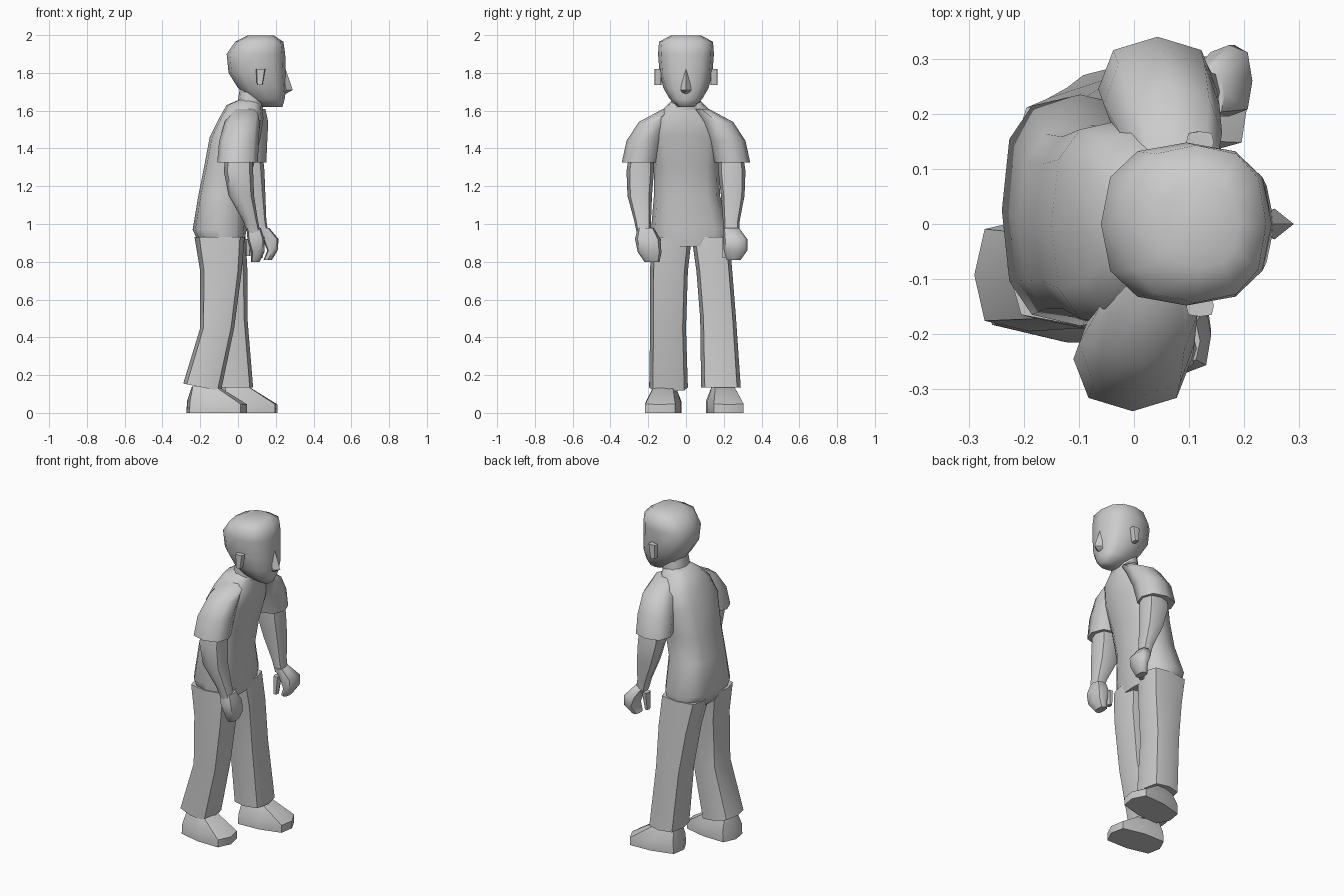
import bpy
import bmesh
from math import cos, sin, pi, radians, copysign

default = bpy.data.objects.get("Cube")
if default:
    bpy.data.objects.remove(default, do_unlink=True)

# One plain grey for the whole figure
grey = bpy.data.materials.new("plain_grey")
grey.use_nodes = True
grey.diffuse_color = (0.6, 0.6, 0.6, 1)
grey.node_tree.nodes["Principled BSDF"].inputs["Base Color"].default_value = (0.6, 0.6, 0.6, 1)


def rounded(value, power):
    """Push a sine or cosine outwards, so that a ring becomes boxier."""
    return copysign(abs(value) ** power, value)


def loft(name, rings, sides=8, power=0.8, sharp=50):
    """Skin a stack of rings: back x, front x, right y, left y, height, front rise."""
    bm = bmesh.new()
    loops = []
    for back, front, right, left, height, *rise in rings:
        slope = rise[0] if rise else 0
        loop = []
        for i in range(sides):
            angle = 2 * pi * i / sides
            u = rounded(cos(angle), power)
            v = rounded(sin(angle), power)
            loop.append(bm.verts.new((
                (back + front) / 2 + u * (front - back) / 2,
                (right + left) / 2 + v * (left - right) / 2,
                height + u * slope / 2)))
        loops.append(loop)
    for low, high in zip(loops, loops[1:]):
        for i in range(sides):
            j = (i + 1) % sides
            bm.faces.new((low[i], low[j], high[j], high[i]))
    bm.faces.new(loops[0])
    bm.faces.new(loops[-1])
    bmesh.ops.recalc_face_normals(bm, faces=bm.faces)
    mesh = bpy.data.meshes.new(name)
    bm.to_mesh(mesh)
    bm.free()
    mesh.materials.append(grey)
    obj = bpy.data.objects.new(name, mesh)
    bpy.context.collection.objects.link(obj)
    bpy.ops.object.select_all(action="DESELECT")
    obj.select_set(True)
    bpy.context.view_layer.objects.active = obj
    bpy.ops.object.shade_smooth_by_angle(angle=radians(sharp))
    return obj


# Torso with hips, leaning forward towards the neck
loft("torso", [
    (-.2, .03, -.17, .21, .88),
    (-.24, .045, -.185, .235, .97),
    (-.21, .05, -.17, .18, 1.15),
    (-.18, .08, -.17, .175, 1.3),
    (-.15, .12, -.19, .19, 1.46),
    (-.1, .135, -.17, .17, 1.56),
    (-.06, .125, -.1, .1, 1.63),
    (.01, .12, -.07, .07, 1.66),
], sides=12, power=0.7, sharp=70)

# Neck and head
loft("neck", [
    (-.01, .13, -.085, .085, 1.6),
    (.01, .14, -.075, .075, 1.72),
], sides=10)
loft("head", [
    (.13, .235, -.045, .045, 1.62),
    (.06, .247, -.085, .085, 1.66),
    (0, .255, -.12, .12, 1.72),
    (-.05, .252, -.14, .14, 1.8),
    (-.06, .25, -.148, .148, 1.9),
    (-.015, .24, -.143, .143, 1.965),
    (.05, .19, -.08, .08, 1.998),
], sides=12, sharp=75)
loft("nose", [
    (.22, .255, -.02, .02, 1.69),
    (.22, .29, -.028, .028, 1.71),
    (.22, .252, -.012, .012, 1.82),
], sides=4, power=1)
for side, label in ((-1, "right"), (1, "left")):
    near, far = sorted((side * .13, side * .168))
    loft(label + "_ear", [
        (.1, .13, near, far, 1.735),
        (.095, .145, near, far, 1.82),
    ], power=0.5)

# Short sleeves, the left one swung forward
for side, label, shift in ((-1, "right", 0), (1, "left", .045)):
    rings = []
    for back, front, inner, outer, height in (
            (-.11, .105, .15, .34, 1.325),
            (-.1, .11, .12, .315, 1.44),
            (-.07, .115, .08, .25, 1.54),
            (-.03, .1, .04, .12, 1.61)):
        near, far = sorted((side * inner, side * outer))
        rings.append((back + shift, front + shift, near, far, height))
    loft(label + "_sleeve", rings, power=0.85, sharp=60)

# Arms
loft("right_arm", [
    (.05, .12, -.26, -.185, .95),
    (.025, .105, -.275, -.185, 1.02),
    (-.05, .085, -.31, -.18, 1.15),
    (-.075, .08, -.315, -.17, 1.28),
    (-.065, .08, -.3, -.17, 1.38),
])
loft("left_arm", [
    (.1, .16, .2, .28, .95),
    (.08, .15, .195, .285, 1.02),
    (.02, .145, .185, .31, 1.15),
    (-.02, .14, .17, .315, 1.28),
    (-.02, .13, .17, .3, 1.38),
])

# Loosely curled hands
loft("right_hand", [
    (.07, .115, -.22, -.14, .8),
    (.07, .14, -.255, -.13, .85),
    (.05, .14, -.27, -.135, .92),
    (.045, .12, -.255, -.17, .98),
], power=0.65)
loft("left_hand", [
    (.135, .18, .215, .29, .81),
    (.155, .21, .2, .325, .86),
    (.13, .215, .195, .325, .92),
    (.1, .165, .195, .28, .98),
], power=0.65)
loft("right_thumb", [
    (.04, .065, -.17, -.135, .83),
    (.035, .075, -.19, -.13, .92),
], sides=6)
loft("left_thumb", [
    (.105, .13, .19, .225, .82),
    (.1, .145, .19, .24, .93),
], sides=6)

# Trouser legs with flared hems
loft("right_leg", [
    (-.29, -.09, -.195, .01, .135, -.04),
    (-.2, -.02, -.19, 0, .45),
    (-.2, .02, -.19, .01, .75),
    (-.23, .035, -.185, .03, .93),
], power=0.6)
loft("left_leg", [
    (-.11, .08, .08, .29, .135),
    (-.14, .05, .075, .265, .5),
    (-.18, .05, .055, .245, .75),
    (-.22, .04, .03, .23, .93),
], power=0.6)

# Shoes, toes turned slightly out
for label, x, y, turn in (("right", -.115, -.12, -7), ("left", .045, .205, 9)):
    shoe = loft(label + "_shoe", [
        (-.16, .165, -.095, .095, 0),
        (-.155, .165, -.095, .095, .055, -.02),
        (-.13, .01, -.06, .06, .14),
    ], power=0.5, sharp=45)
    shoe.location = (x, y, 0)
    shoe.rotation_euler.z = radians(turn)
